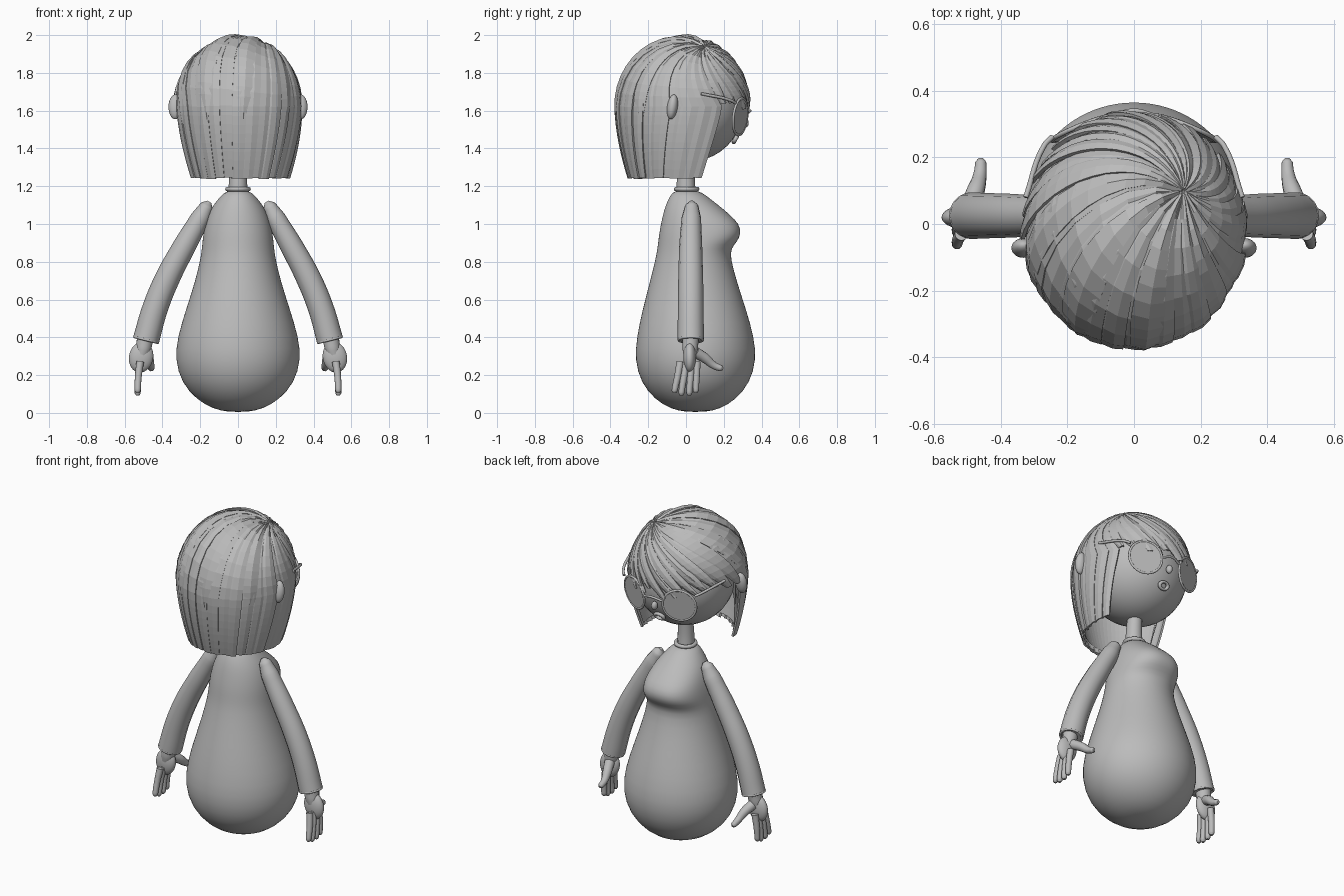
import bpy, bmesh, math, random
from mathutils import Vector

random.seed(4)
old = bpy.data.objects.get("Cube")
if old:
    bpy.data.objects.remove(old)

clay = bpy.data.materials.new("clay_grey")
clay.use_nodes = True
GREY = (0.5, 0.5, 0.5, 1)
clay.diffuse_color = GREY
clay.node_tree.nodes["Principled BSDF"].inputs["Base Color"].default_value = GREY


def finish(ob, name, smooth=True):
    ob.name = name
    ob.data.materials.clear()
    ob.data.materials.append(clay)
    bpy.ops.object.select_all(action='DESELECT')
    ob.select_set(True)
    bpy.context.view_layer.objects.active = ob
    if smooth:
        bpy.ops.object.shade_smooth_by_angle(angle=math.radians(50))
    return ob


def grid_mesh(name, rows, closed=False, caps=False, smooth=True):
    """Skin a list of point rows into a mesh."""
    bm = bmesh.new()
    vs = [[bm.verts.new(p) for p in row] for row in rows]
    n = len(rows[0])
    for a, b in zip(vs, vs[1:]):
        for j in range(n if closed else n - 1):
            k = (j + 1) % n
            bm.faces.new((a[j], a[k], b[k], b[j]))
    if caps:
        bm.faces.new(vs[0][::-1])
        bm.faces.new(vs[-1])
    me = bpy.data.meshes.new(name)
    bm.to_mesh(me)
    bm.free()
    ob = bpy.data.objects.new(name, me)
    bpy.context.collection.objects.link(ob)
    return finish(ob, name, smooth)


def ball(name, loc, size, direction=(0, 0, 1)):
    bpy.ops.mesh.primitive_uv_sphere_add(segments=32, ring_count=20, location=loc)
    ob = bpy.context.object
    ob.scale = size
    ob.rotation_euler = Vector(direction).to_track_quat('Z', 'Y').to_euler()
    return finish(ob, name)


def ring(name, loc, major, minor, direction=(0, 0, 1), scale=(1, 1, 1)):
    bpy.ops.mesh.primitive_torus_add(location=loc, major_radius=major, minor_radius=minor,
                                     major_segments=36, minor_segments=8)
    ob = bpy.context.object
    ob.scale = scale
    ob.rotation_euler = Vector(direction).to_track_quat('Z', 'Y').to_euler()
    return finish(ob, name)


def tube(name, points):
    """Smooth tube through (x, y, z, radius) points."""
    cu = bpy.data.curves.new(name, 'CURVE')
    cu.dimensions = '3D'
    cu.bevel_depth = 1
    cu.bevel_resolution = 4
    cu.resolution_u = 6
    cu.use_fill_caps = True
    sp = cu.splines.new('BEZIER')
    sp.bezier_points.add(len(points) - 1)
    for bp, (x, y, z, r) in zip(sp.bezier_points, points):
        bp.co = (x, y, z)
        bp.radius = r
        bp.handle_left_type = bp.handle_right_type = 'AUTO'
    ob = bpy.data.objects.new(name, cu)
    bpy.context.collection.objects.link(ob)
    bpy.ops.object.select_all(action='DESELECT')
    ob.select_set(True)
    bpy.context.view_layer.objects.active = ob
    bpy.ops.object.convert(target='MESH')
    return finish(bpy.context.object, name)


# Body: stacked rings of (height, half width, back, front, roundness)
BODY = [(.005, .05, 0, .1, 1), (.02, .13, -.08, .18, 1), (.07, .22, -.165, .265, 1),
        (.16, .3, -.24, .34, 1), (.28, .334, -.272, .373, 1), (.4, .322, -.262, .362, 1),
        (.55, .275, -.23, .318, 1), (.7, .226, -.19, .268, 1), (.82, .198, -.16, .236, 1),
        (.87, .192, -.152, .238, .9), (.91, .188, -.147, .274, .82), (.95, .183, -.142, .292, .8),
        (1, .173, -.133, .283, .82), (1.05, .157, -.122, .232, .9), (1.1, .132, -.108, .172, 1),
        (1.15, .09, -.085, .107, 1), (1.18, .057, -.06, .065, 1)]
rows = []
for z, w, back, front, e in BODY:
    mid, row = (back + min(front, w + .04)) / 2, []
    for i in range(40):
        a = math.tau * i / 40
        c, s = math.cos(a), math.sin(a)
        depth = front - mid if s > 0 else mid - back
        p = e if s > 0 else 1
        row.append((w * math.copysign(abs(c) ** p, c), mid + depth * math.copysign(abs(s) ** p, s), z))
    rows.append(row)
body = grid_mesh("body", rows, closed=True, caps=True)
body.modifiers.new("smooth", 'SUBSURF').levels = 1
ring("collar", (0, .003, 1.185), .056, .012)
tube("neck", [(0, 0, 1.15, .052), (0, 0, 1.25, .047), (0, .01, 1.38, .042)])

# Head and face
ball("head", (0, .015, 1.62), (.295, .29, .29))
ball("nose", (0, .312, 1.535), (.018, .02, .026))
ring("mouth", (0, .262, 1.45), .028, .011, (0, .8, -.45), (1, .75, 1))

# Arms, hands, ears and glasses, made once for each side
for m, side in ((1, "left"), (-1, "right")):
    tube(side + "_arm", [(m * x, y, z, r) for x, y, z, r in (
        (.152, .03, 1.118, .012), (.165, .03, 1.095, .036), (.2, .028, 1.03, .052), (.285, .025, .88, .061),
        (.375, .025, .71, .066), (.44, .025, .55, .068), (.487, .025, .385, .07))])
    ring(side + "_cuff", (m * .487, .025, .387), .063, .007, (m * .25, 0, -1))
    tube(side + "_wrist", [(m * .49, .025, .41, .045), (m * .5, .022, .34, .042), (m * .515, .02, .28, .03)])
    ball(side + "_palm", (m * .513, .02, .295), (.034, .064, .082), (m * -.2, 0, 1))
    for k, (y0, y1, tip) in enumerate(((-.03, -.06, .105), (.002, -.024, .092),
                                      (.032, .017, .092), (.058, .052, .105))):
        tube(f"{side}_finger_{k + 1}", [(m * .518, y0, .27, .02), (m * .528, (y0 + y1) / 2, .19, .018),
                                        (m * .531, y1, tip + .012, .016), (m * .531, y1, tip, .009)])
    tube(side + "_thumb", [(m * .495, .05, .32, .03), (m * .475, .1, .29, .027),
                           (m * .462, .15, .25, .02), (m * .46, .185, .236, .017), (m * .46, .196, .232, .008)])
    ball(side + "_ear", (m * .332, -.072, 1.62), (.036, .028, .066), (0, .15, 1))
    facing = Vector((m * .4, 1, -.12))
    centre = Vector((m * .155, .287, 1.568))
    ring(side + "_rim", centre, .098, .007, facing)
    bpy.ops.mesh.primitive_cylinder_add(vertices=36, radius=.097, depth=.008, location=centre)
    bpy.context.object.rotation_euler = facing.to_track_quat('Z', 'Y').to_euler()
    finish(bpy.context.object, side + "_lens")
    tube(side + "_temple", [(m * .245, .262, 1.64, .008), (m * .27, .235, 1.655, .008),
                            (m * .325, .08, 1.69, .008)])
tube("glasses_bridge", [(-.062, .325, 1.585, .007), (0, .34, 1.6, .007), (.062, .325, 1.585, .007)])

# Hair: locks fan out from an off-centre crown, over a rounded cap, then hang
CENTRE = Vector((0, -.02, 1.62))
RADII = Vector((.325, .345, .365))
CROWN = Vector((.45, .34, .86)).normalized()
HEM = 1.24


def hair_point(az, t, lift):
    """t 0..1 runs from crown to widest line, 1..2 from there to the hem."""
    s = max(0, t - 1)
    a = az - .75 * max(0, 1 - t)
    back = 1.5 * math.pi
    a = back + (a - back) * (1 - .12 * s)
    flat = Vector((math.cos(a), math.sin(a), 0))
    d = CROWN.slerp(flat, min(t, 1)) * lift
    p = Vector((d.x * RADII.x, d.y * RADII.y, d.z * RADII.z))
    shrink = 1 - .2 * s ** 1.7
    p.x *= shrink
    p.y *= shrink
    p += CENTRE
    p.z -= s * (CENTRE.z - HEM)
    return p


def hair_end(deg):
    """How far down the hair reaches at each bearing."""
    if deg < 130:
        return .98
    if deg < 196:
        return .93
    return 2


# Underlying cap, following the hairline
STEPS = 16
cap = [[hair_point(math.radians(35 + q * 5), hair_end(35 + q * 5) * (.02 + .94 * k / STEPS), .955)
        for q in range(73)] for k in range(STEPS + 1)]
grid_mesh("hair_cap", cap, smooth=False)

# Overlapping locks, one edge raised like a shingle
COUNT = 30
for i in range(COUNT):
    deg = 41 + i * 360 / COUNT
    end = hair_end(deg)
    fringe = end < 1
    if fringe:
        end += random.uniform(-.06, .06)
    else:
        end -= random.uniform(0, .02)
    half = math.radians(180 / COUNT) * random.uniform(1.15, 1.6)
    lift = random.uniform(.99, 1.02)
    rows = []
    for k in range(STEPS + 1):
        f = k / STEPS
        width = half * (1 - .75 * f ** 4 if fringe else 1 - .12 * f ** 3)
        if fringe:
            width *= 1.25
        rows.append([hair_point(math.radians(deg) + u * width, max(.01, end * f),
                                lift + .022 * (1 - u * u) + .018 * u * min(1, 3 * f))
                     for u in (-1, -.4, .3, 1)])
    lock = grid_mesh(f"hair_lock_{i + 1}", rows, smooth=False)
    thick = lock.modifiers.new("thickness", 'SOLIDIFY')
    thick.thickness = .012
    thick.offset = 0

# Long swept locks lying over the top of the head
for i, deg in enumerate((78, 98, 118, 150, 205, 240, 275, 320)):
    end = (1.02 if deg < 125 else .9) if deg < 196 else 1.3
    rows = []
    for k in range(STEPS + 1):
        f = k / STEPS
        width = .16 * math.sin(math.pi * min(.97, .2 + .77 * f))
        rows.append([hair_point(math.radians(deg) + u * width, .02 + end * f,
                                1.025 + .022 * (1 - u * u) - .035 * f ** 3) for u in (-1, 0, 1)])
    lock = grid_mesh(f"swept_lock_{i + 1}", rows, smooth=False)
    thick = lock.modifiers.new("thickness", 'SOLIDIFY')
    thick.thickness = .01
    thick.offset = 0
